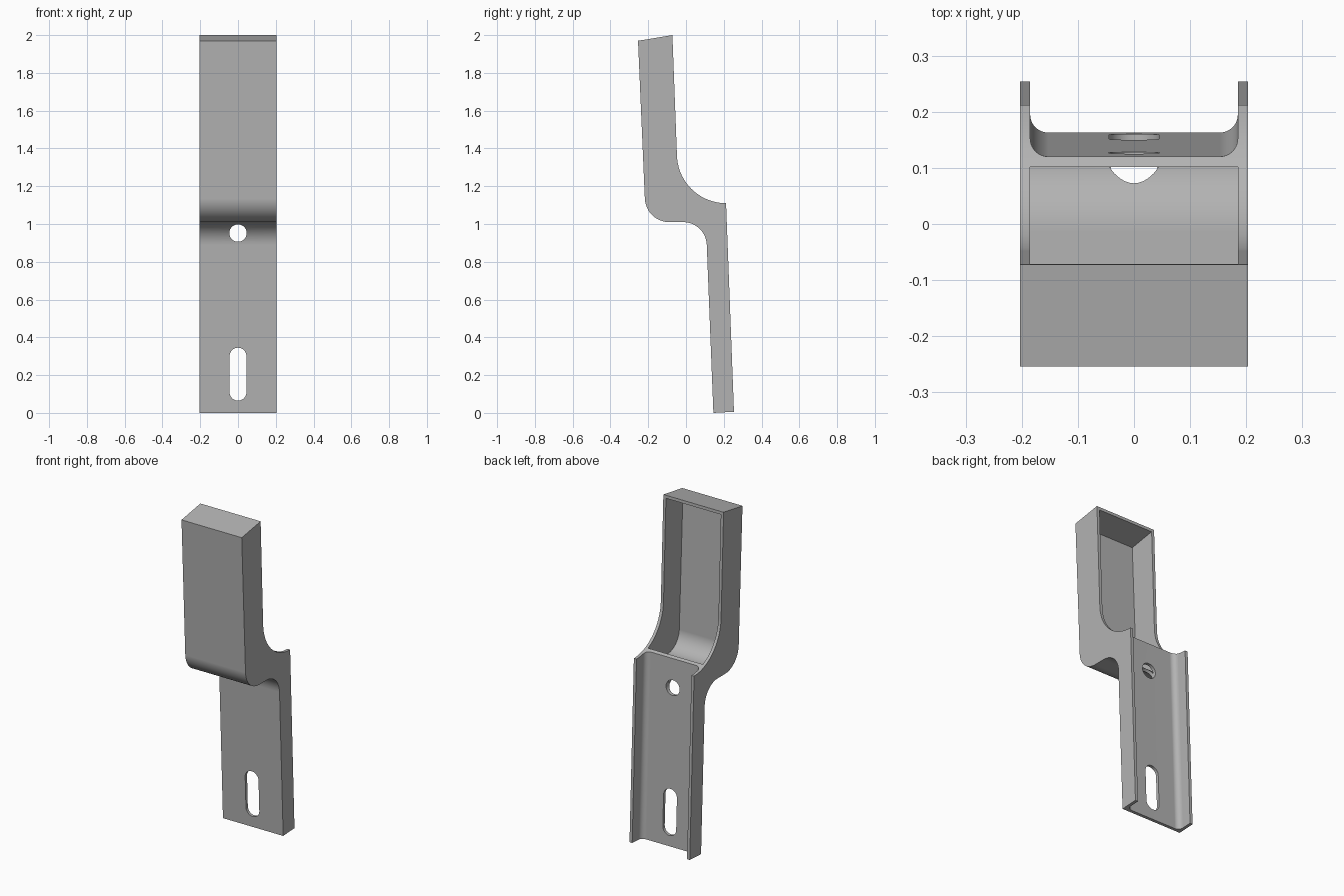
import bpy, bmesh
from math import cos, sin, radians

if "Cube" in bpy.data.objects:
    bpy.data.objects.remove(bpy.data.objects["Cube"], do_unlink=True)

HALF = 0.203      # half width of the bracket
WALL = 0.018      # sheet thickness
TILT = 0.038      # lean of the lower web: y lost per unit of z


def arc(cy, cz, r, a0, a1, n=18):
    angles = [radians(a0 + (a1 - a0) * i / n) for i in range(n + 1)]
    return [(cy + r * cos(a), cz + r * sin(a)) for a in angles]


def prism(name, ring_a, ring_b):
    """Solid between two matching rings of 3D points."""
    bm = bmesh.new()
    a = [bm.verts.new(p) for p in ring_a]
    b = [bm.verts.new(p) for p in ring_b]
    bm.faces.new(a)
    bm.faces.new(b[::-1])
    for i in range(len(a)):
        j = (i + 1) % len(a)
        bm.faces.new((a[j], a[i], b[i], b[j]))
    bmesh.ops.recalc_face_normals(bm, faces=bm.faces)
    mesh = bpy.data.meshes.new(name)
    bm.to_mesh(mesh)
    bm.free()
    obj = bpy.data.objects.new(name, mesh)
    bpy.context.collection.objects.link(obj)
    return obj


def side_prism(name, profile, half):
    return prism(name, [(-half, y, z) for y, z in profile],
                 [(half, y, z) for y, z in profile])


def through_hole(name, profile):
    return prism(name, [(x, -1, z) for x, z in profile],
                 [(x, 1, z) for x, z in profile])


# Solid body: side outline of the stepped bracket
outline = [(0.145, 0), (0.254, 0.006), (0.212, 1.11)]
outline += arc(0.212, 1.37, 0.26, 268, 182)
outline += [(-0.072, 2.0), (-0.254, 1.97)]
outline += arc(-0.088, 1.14, 0.13, 183, 270)
outline += arc(-0.015, 0.885, 0.125, 90, 2)
bracket = side_prism("bracket", outline, HALF)

# Upper pocket, open at the back, ending on the raised lip of the lower web
pocket = [(0.1, 2.011), (-0.235, 1.954)]
pocket += arc(-0.088, 1.14, 0.13 - WALL, 183, 270)
pocket += arc(-0.015, 0.885, 0.125 + WALL, 90, 31)
pocket += [(0.145 - TILT * 1.3, 1.3)]
upper_pocket = side_prism("upper_pocket_cutter", pocket, HALF - WALL)

# Lower channel with rounded inner corners, leaning with the web
w, r = HALF - WALL, 0.032
section = [(w, 0.5), (-w, 0.5)] + arc(r - w, r, r, 180, 270, 10) + arc(w - r, r, r, 270, 360, 10)


def channel_ring(z):
    return [(x, y + 0.145 + WALL - TILT * z, z) for x, y in section]


lower_channel = prism("lower_channel_cutter", channel_ring(-0.1), channel_ring(1.3))

# Round hole and slot
hole = through_hole("hole_cutter", arc(0, 0.952, 0.046, 0, 350, 35))
slot = through_hole("slot_cutter",
                    arc(0, 0.3, 0.045, 0, 180) + arc(0, 0.11, 0.045, 180, 360))

# Cut the body and discard the cutters
bpy.ops.object.select_all(action="DESELECT")
bracket.select_set(True)
bpy.context.view_layer.objects.active = bracket
for cutter in (upper_pocket, lower_channel, hole, slot):
    cutter.hide_render = True
    mod = bracket.modifiers.new(cutter.name, "BOOLEAN")
    mod.operation = "DIFFERENCE"
    mod.solver = "EXACT"
    mod.object = cutter
    bpy.ops.object.modifier_apply(modifier=mod.name)
    bpy.data.objects.remove(cutter, do_unlink=True)

# Smooth bends with crisp sheet edges
bpy.ops.object.shade_smooth_by_angle(angle=radians(25))
weighted = bracket.modifiers.new("weighted_normals", "WEIGHTED_NORMAL")
weighted.keep_sharp = True

# Plain grey finish
grey = bpy.data.materials.new("plain_grey")
grey.use_nodes = True
colour = (0.45, 0.45, 0.45, 1)
grey.diffuse_color = colour
grey.node_tree.nodes["Principled BSDF"].inputs["Base Color"].default_value = colour
bracket.data.materials.clear()
bracket.data.materials.append(grey)
